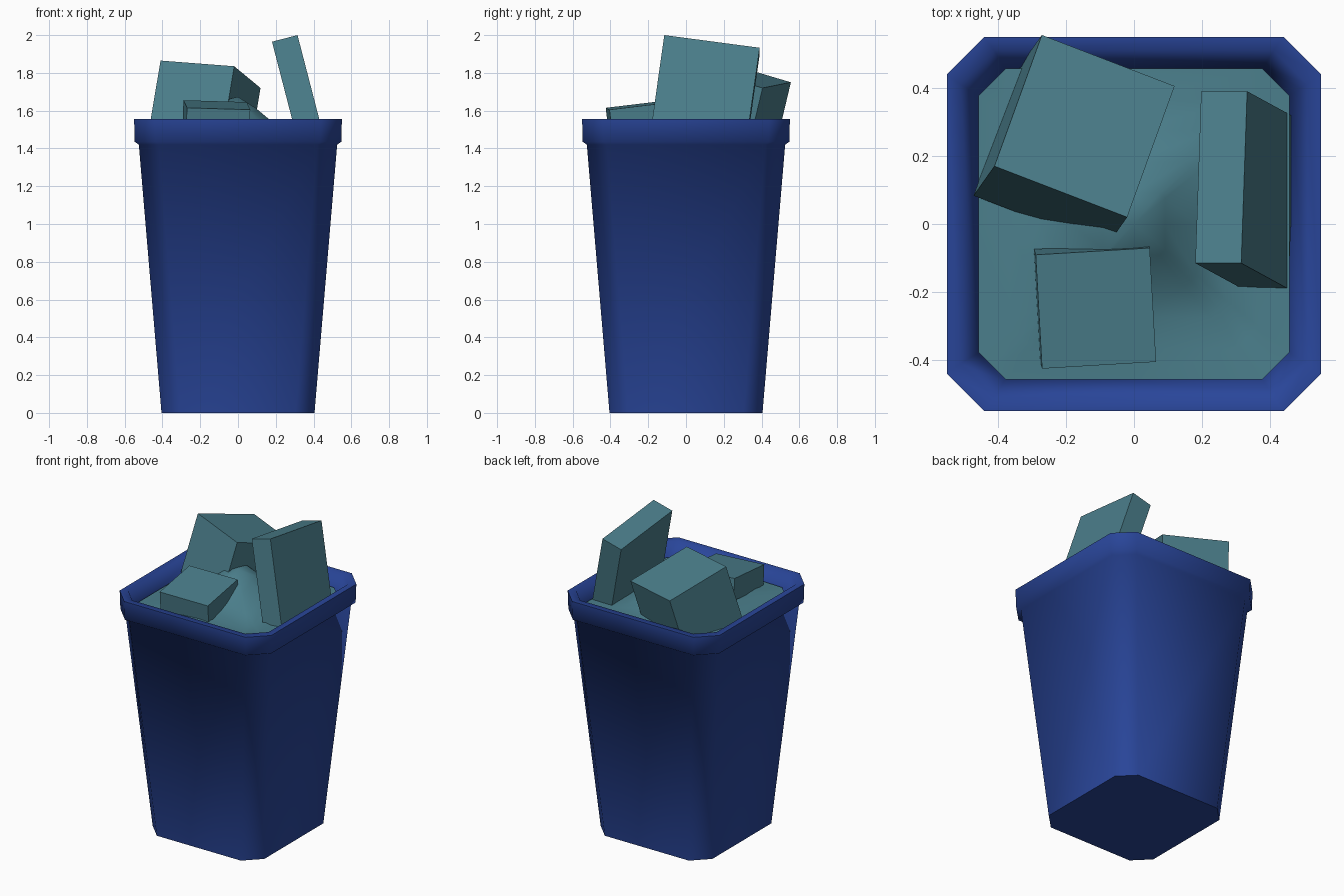
import bpy, bmesh, math
from mathutils import Vector, Matrix

if "Cube" in bpy.data.objects:
    bpy.data.objects.remove(bpy.data.objects["Cube"])


def material(name, rgb):
    m = bpy.data.materials.new(name)
    m.diffuse_color = (*rgb, 1)
    m.use_nodes = True
    m.node_tree.nodes["Principled BSDF"].inputs["Base Color"].default_value = m.diffuse_color
    return m


BLUE = material("blue_plastic", (0.022, 0.06, 0.32))
TEAL = material("teal_rubbish", (0.07, 0.21, 0.26))


def finish(name, bm, mat, smooth=None):
    bmesh.ops.recalc_face_normals(bm, faces=bm.faces)
    me = bpy.data.meshes.new(name)
    bm.to_mesh(me)
    bm.free()
    ob = bpy.data.objects.new(name, me)
    bpy.context.collection.objects.link(ob)
    me.materials.append(mat)
    if smooth:
        bpy.ops.object.select_all(action='DESELECT')
        bpy.context.view_layer.objects.active = ob
        ob.select_set(True)
        bpy.ops.object.shade_smooth_by_angle(angle=math.radians(smooth))
    return ob


def octagon(h, c):
    """Square of half width h with corners cut by c."""
    k = h - c
    return [(k, -h), (h, -k), (h, k), (k, h), (-k, h), (-h, k), (-h, -k), (-k, -h)]


def bridge(bm, a, b):
    for i in range(len(a)):
        j = (i + 1) % len(a)
        bm.faces.new((a[i], a[j], b[j], b[i]))


# Bin: tapered octagonal shell with overhanging rim and inner wall
profile = [(0.405, 0.10, 0), (0.525, 0.105, 1.42), (0.547, 0.11, 1.435),
           (0.55, 0.11, 1.555), (0.51, 0.10, 1.555), (0.462, 0.08, 1.44),
           (0.45, 0.08, 1.30)]
bm = bmesh.new()
rings = [[bm.verts.new((x, y, z)) for x, y in octagon(h, c)] for h, c, z in profile]
for a, b in zip(rings, rings[1:]):
    bridge(bm, a, b)
bm.faces.new(rings[0])
bm.faces.new(rings[-1])
finish("bin", bm, BLUE, 75)


# Rubbish heap: lumpy surface filling the mouth of the bin
def heap_height(x, y):
    peak = 0.20 * math.exp(-((x + 0.02) ** 2 + (y - 0.04) ** 2) / 0.035)
    lump = 0.05 * math.exp(-((x + 0.1) ** 2 + (y + 0.25) ** 2) / 0.03)
    dip = 0.03 * math.exp(-((x - 0.22) ** 2 + (y + 0.28) ** 2) / 0.015)
    return 1.48 + peak + lump - dip


bm = bmesh.new()
rings = []
for s in (1, 0.8, 0.6, 0.4, 0.2):
    pts = octagon(0.457 * s, 0.08 * s)
    ring = []
    for i, (x, y) in enumerate(pts):
        nx, ny = pts[(i + 1) % 8]
        for px, py in ((x, y), ((x + nx) / 2, (y + ny) / 2)):
            ring.append(bm.verts.new((px, py, heap_height(px, py))))
    rings.append(ring)
for a, b in zip(rings, rings[1:]):
    bridge(bm, a, b)
tip = bm.verts.new((0, 0, heap_height(0, 0)))
for i in range(16):
    bm.faces.new((rings[-1][i], rings[-1][(i + 1) % 16], tip))
finish("rubbish_heap", bm, TEAL, 60)


# Boxes: placed by three corners of the top face and a depth
def box(name, p, q, r, depth):
    p, q, r = Vector(p), Vector(q), Vector(r)
    u = q - p
    v = r - q
    v -= u * (v.dot(u) / u.dot(u))
    n = u.cross(v).normalized() * depth
    centre = p + u / 2 + v / 2 - n / 2
    m = Matrix((u, v, n)).transposed().to_4x4()
    bm = bmesh.new()
    bmesh.ops.create_cube(bm, size=1, matrix=Matrix.Translation(centre) @ m)
    finish(name, bm, TEAL)


box("large_box", (-0.41, 0.17, 1.865), (-0.02, 0.02, 1.835), (0.12, 0.405, 1.72), 0.38)
box("upright_box", (0.18, -0.115, 1.965), (0.315, -0.115, 2.0), (0.34, 0.39, 1.935), 0.56)
box("small_box", (-0.27, -0.425, 1.615), (0.065, -0.405, 1.605), (0.055, -0.07, 1.645), 0.14)
